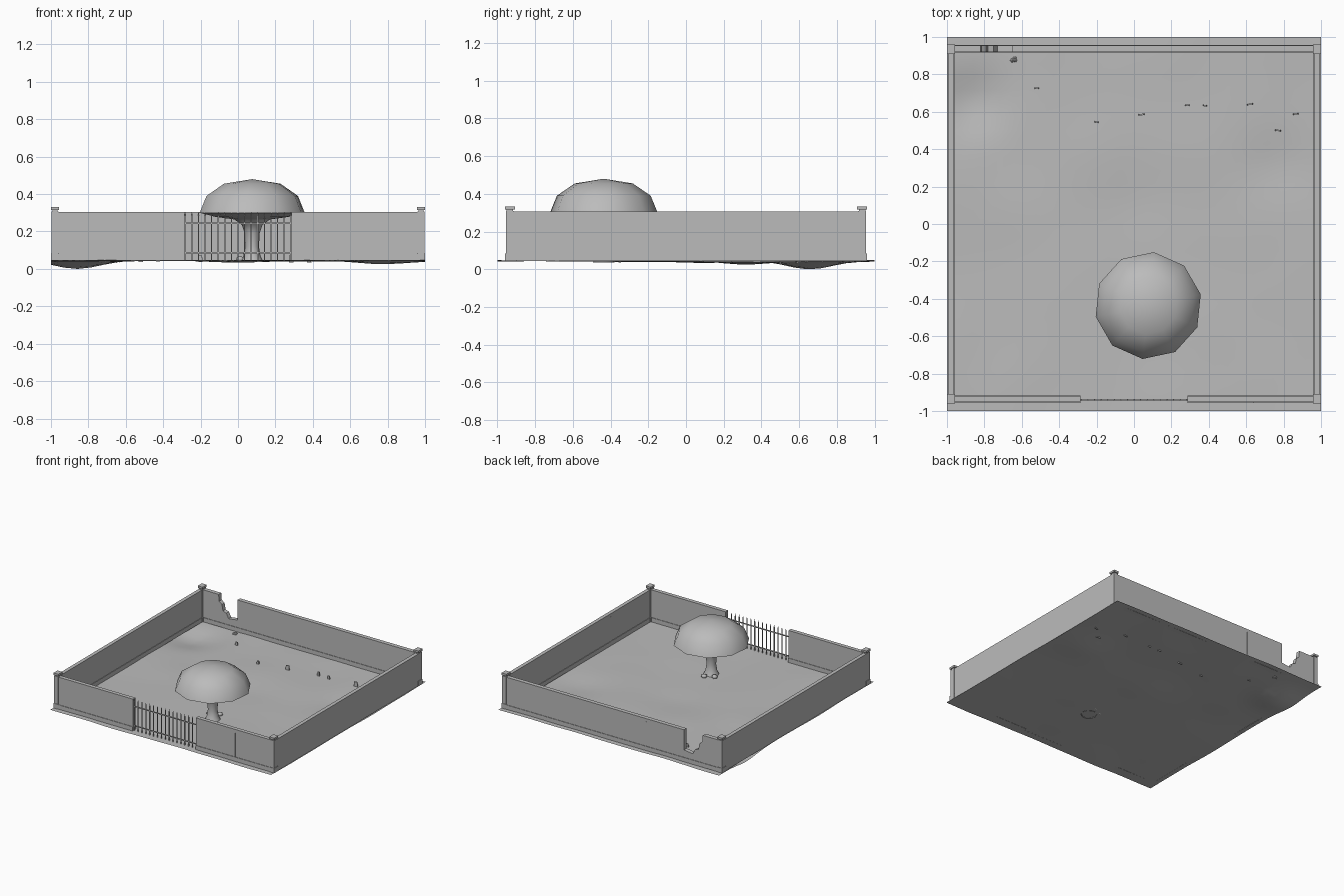
import bpy, bmesh, math, random
from mathutils import Vector, Matrix, noise

random.seed(4)
cube = bpy.data.objects.get("Cube")
if cube:
    bpy.data.objects.remove(cube)

stone = bpy.data.materials.new("plain grey")
stone.use_nodes = True
GREY = (0.5, 0.5, 0.5, 1)
stone.diffuse_color = GREY
stone.node_tree.nodes["Principled BSDF"].inputs["Base Color"].default_value = GREY


def finish(name, bm, smooth=None):
    bmesh.ops.recalc_face_normals(bm, faces=bm.faces)
    mesh = bpy.data.meshes.new(name)
    bm.to_mesh(mesh)
    bm.free()
    mesh.materials.append(stone)
    obj = bpy.data.objects.new(name, mesh)
    bpy.context.collection.objects.link(obj)
    if smooth:
        bpy.ops.object.select_all(action='DESELECT')
        obj.select_set(True)
        bpy.context.view_layer.objects.active = obj
        bpy.ops.object.shade_smooth_by_angle(angle=math.radians(smooth))
    return obj


def add_box(bm, x0, x1, y0, y1, z0, z1):
    lo, hi = Vector((x0, y0, z0)), Vector((x1, y1, z1))
    size = hi - lo
    m = Matrix.Translation((lo + hi) / 2) @ Matrix.Diagonal((*size, 1))
    bmesh.ops.create_cube(bm, size=1, matrix=m)


def box(name, *bounds):
    bm = bmesh.new()
    add_box(bm, *bounds)
    return finish(name, bm)


def lathe(name, profile, centre, sides, turn, smooth):
    bm = bmesh.new()
    verts = [bm.verts.new((r, 0, z)) for r, z in profile]
    edges = [bm.edges.new(pair) for pair in zip(verts, verts[1:])]
    bmesh.ops.spin(bm, geom=verts + edges, cent=(0, 0, 0), axis=(0, 0, 1),
                   angle=math.tau, steps=sides, use_duplicate=False)
    bmesh.ops.remove_doubles(bm, verts=bm.verts, dist=0.0005)
    bmesh.ops.transform(bm, verts=bm.verts,
                        matrix=Matrix.Translation(centre) @ Matrix.Rotation(turn, 4, 'Z'))
    return finish(name, bm, smooth)


# Uneven ground sheet with a few hollows
HOLLOWS = [(-0.87, 0.66, 0.037, 0.17), (0.75, 0.32, 0.02, 0.2), (0, 0.1, 0.01, 0.2)]


def ground_height(x, y):
    z = 0.044 + 0.006 * noise.noise((x * 3, y * 3, 0.5))
    for hx, hy, depth, width in HOLLOWS:
        z -= depth * math.exp(-((x - hx) ** 2 + (y - hy) ** 2) / width ** 2)
    return max(z, 0)


bm = bmesh.new()
bmesh.ops.create_grid(bm, x_segments=28, y_segments=28, size=1)
for v in bm.verts:
    v.co.z = ground_height(v.co.x, v.co.y)
bm.verts.ensure_lookup_table()
low = min(v.co.z for v in bm.verts)
for v in bm.verts:
    v.co.z -= low * max(0, 1 - (v.co.z - low) / 0.03)
finish("ground", bm, 40)

# Side walls and the two front walls beside the gate
BASE, TOP, TRIM = 0.045, 0.305, 0.08
for side, label in ((1, "left"), (-1, "right")):
    xs = sorted((side * 0.965, side * 0.995))
    box(label + "_wall", *xs, -0.95, 0.95, BASE, TOP)
    xs = sorted((side * 0.961, side * 0.995))
    box(label + "_wall_plinth", *xs, -0.95, 0.95, BASE, TRIM)
    xs = sorted((side * 0.285, side * 0.97))
    box(label + "_front_wall", *xs, -0.952, -0.92, BASE, TOP)
    box(label + "_front_plinth", *xs, -0.956, -0.916, BASE, TRIM)

# Back wall with a broken gap
outline = [(-0.97, BASE), (0.97, BASE), (0.97, TOP), (-0.65, TOP), (-0.65, 0.14),
           (-0.73, 0.13), (-0.75, 0.17), (-0.78, 0.18), (-0.79, 0.23),
           (-0.815, 0.25), (-0.82, TOP), (-0.97, TOP)]
bm = bmesh.new()
face = bm.faces.new([bm.verts.new((x, 0.92, z)) for x, z in outline])
out = bmesh.ops.extrude_face_region(bm, geom=[face])
bmesh.ops.translate(bm, vec=(0, 0.034, 0),
                    verts=[g for g in out["geom"] if isinstance(g, bmesh.types.BMVert)])
finish("back_wall", bm)
box("back_plinth", -0.97, 0.97, 0.916, 0.958, BASE, TRIM)

# Narrow joints in the walls
box("front_wall_joint", 0.638, 0.642, -0.954, -0.918, TRIM, 0.275)
box("left_wall_joint", 0.963, 0.997, -0.405, -0.401, TRIM, 0.28)
box("back_wall_joint", -0.312, -0.308, 0.918, 0.956, TRIM, 0.28)

# Corner posts with foot, neck and cap
for sx, lr in ((1, "left"), (-1, "right")):
    for sy, fb in ((1, "back"), (-1, "front")):
        bm = bmesh.new()
        cx, cy = sx * 0.978, sy * 0.934
        for half, z0, z1 in ((0.022, BASE, 0.084), (0.018, BASE, 0.308),
                             (0.014, 0.305, 0.32), (0.022, 0.316, 0.332)):
            add_box(bm, cx - half, cx + half, cy - half * 1.2, cy + half * 1.2, z0, z1)
        finish(f"{fb}_{lr}_corner_post", bm)

# Iron fence across the front opening
bm = bmesh.new()
COUNT = 17
for i in range(COUNT):
    x = -0.282 + 0.564 * i / (COUNT - 1)
    add_box(bm, x - 0.003, x + 0.003, -0.943, -0.937, 0.045, 0.285)
    bmesh.ops.create_cone(bm, segments=4, radius1=0.005, radius2=0, depth=0.02, cap_ends=True,
                          matrix=Matrix.Translation((x, -0.94, 0.295)))
for z in (0.085, 0.243):
    add_box(bm, -0.287, 0.287, -0.943, -0.937, z - 0.004, z + 0.004)
finish("gate_fence", bm)

# Tree: rounded crown over a flared trunk, with root lumps
TREE = Vector((0.076, -0.436, 0))
lathe("tree_crown", [(0, 0.48), (0.155, 0.455), (0.25, 0.39), (0.287, 0.3), (0.2, 0.278),
                     (0.08, 0.262), (0, 0.26)], TREE, 10, math.radians(84), 50)
lathe("tree_trunk", [(0.1, 0.268), (0.055, 0.235), (0.04, 0.19), (0.036, 0.12), (0.044, 0.07),
                     (0.06, 0.036)], TREE, 10, 0, 60)
for i, (dx, dy) in enumerate(((0.005, 0.085), (-0.065, 0.05))):
    bm = bmesh.new()
    bmesh.ops.create_icosphere(bm, subdivisions=1, radius=0.025,
                               matrix=Matrix.Translation(TREE + Vector((dx, dy, 0.052)))
                               @ Matrix.Diagonal((1, 1, 0.7, 1)))
    finish(f"root_lump_{i + 1}", bm, 60)

# Small upright slabs scattered over the yard
SLABS = [(-0.52, 0.725), (-0.2, 0.545), (0.04, 0.585), (0.285, 0.635), (0.38, 0.633),
         (0.62, 0.64), (0.77, 0.5), (0.865, 0.588)]
for i, (x, y) in enumerate(SLABS):
    bm = bmesh.new()
    w, h = random.uniform(0.01, 0.018), random.uniform(0.025, 0.04)
    add_box(bm, -w, w, -0.004, 0.004, -0.008, h)
    for v in bm.verts:
        if v.co.z > 0:
            v.co.x *= 0.7
    bmesh.ops.transform(bm, verts=bm.verts,
                        matrix=Matrix.Translation((x, y, ground_height(x, y)))
                        @ Matrix.Rotation(random.uniform(-0.2, 0.2), 4, 'Z'))
    finish(f"slab_{i + 1}", bm)

# Rubble below the gap
for i in range(4):
    bm = bmesh.new()
    spot = (-0.65 + random.uniform(-0.02, 0.02), 0.885 + random.uniform(-0.012, 0.012), 0.045)
    bmesh.ops.create_icosphere(bm, subdivisions=1, radius=random.uniform(0.008, 0.013),
                               matrix=Matrix.Translation(spot))
    finish(f"rubble_{i + 1}", bm)
